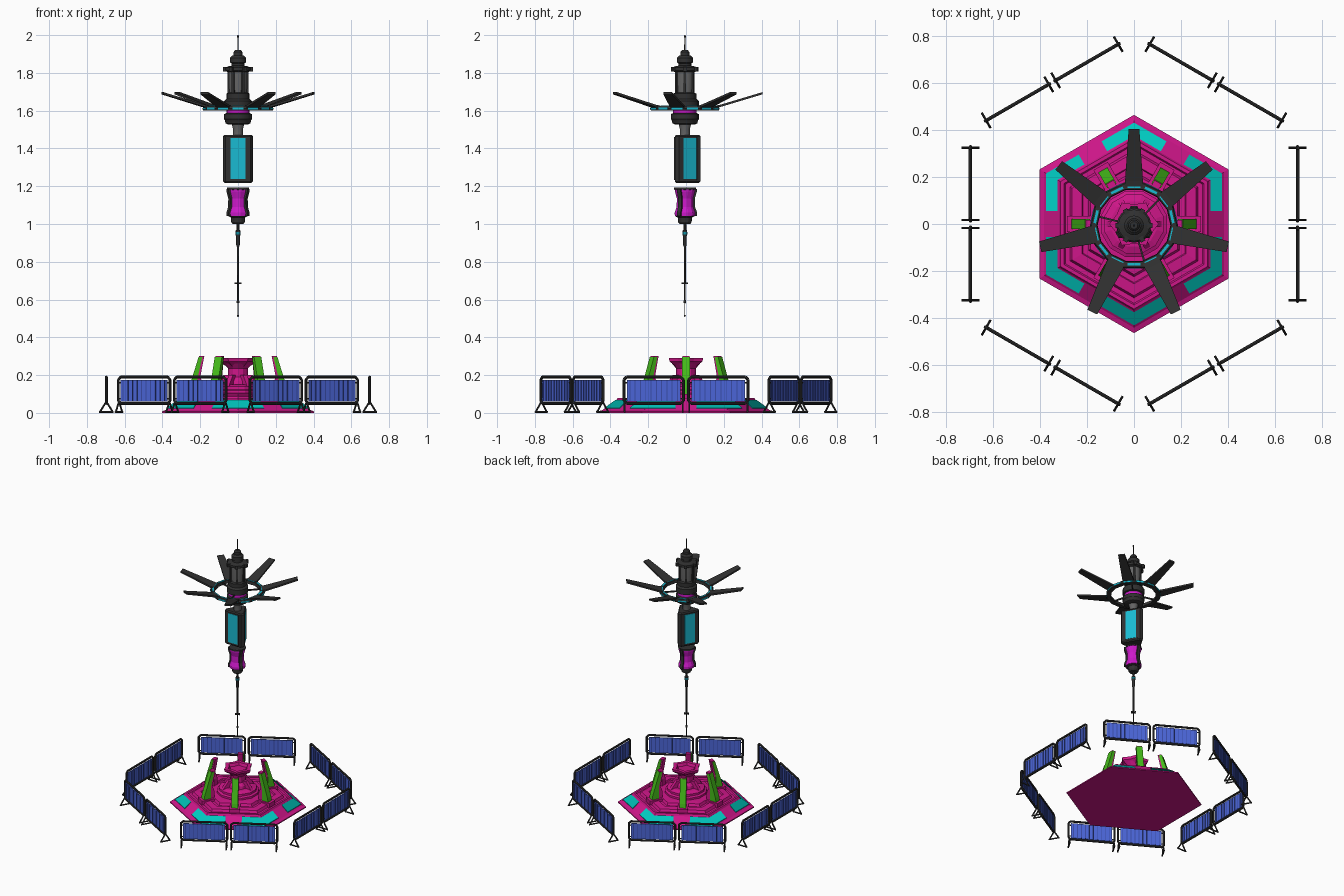
import bpy, bmesh
from math import sin, cos, pi, radians
from mathutils import Matrix, Vector

if "Cube" in bpy.data.objects:
    bpy.data.objects.remove(bpy.data.objects["Cube"])


def material(name, rgb):
    m = bpy.data.materials.new(name)
    m.diffuse_color = (*rgb, 1)
    m.use_nodes = True
    m.node_tree.nodes["Principled BSDF"].inputs["Base Color"].default_value = m.diffuse_color
    return m


PINK = material("magenta", (0.62, 0.008, 0.25))
VIOLET = material("violet", (0.62, 0.01, 0.6))
TEAL = material("teal", (0.0, 0.58, 0.52))
CYAN = material("cyan", (0.01, 0.5, 0.65))
GREEN = material("green", (0.06, 0.5, 0.01))
BLUE = material("blue", (0.07, 0.13, 0.68))
NAVY = material("navy", (0.04, 0.07, 0.38))
DARK = material("charcoal", (0.03, 0.03, 0.03))
GREY = material("grey", (0.13, 0.13, 0.13))
TY = -0.006  # tower axis offset in y


def finish(name, bm, mat, smooth=False):
    bmesh.ops.recalc_face_normals(bm, faces=bm.faces)
    me = bpy.data.meshes.new(name)
    bm.to_mesh(me)
    bm.free()
    me.materials.append(mat)
    ob = bpy.data.objects.new(name, me)
    bpy.context.collection.objects.link(ob)
    if smooth:
        bpy.context.view_layer.objects.active = ob
        ob.select_set(True)
        bpy.ops.object.shade_smooth_by_angle(angle=radians(35))
        ob.select_set(False)
    return ob


def add_loft(bm, rings, M=Matrix(), closed=False):
    """Skin a list of equal-size point rings; cap the ends or close the loop."""
    vs = [[bm.verts.new(M @ Vector(p)) for p in r] for r in rings]
    n = len(rings[0])
    for a, b in zip(vs, vs[1:] + ([vs[0]] if closed else [])):
        for i in range(n):
            j = (i + 1) % n
            bm.faces.new((a[i], a[j], b[j], b[i]))
    if not closed:
        bm.faces.new(vs[0])
        bm.faces.new(vs[-1])


def circle(r, z, n, phase=0.0, lobe=1.0):
    return [(r * (lobe if i % 2 else 1) * cos(phase + 2 * pi * i / n),
             r * (lobe if i % 2 else 1) * sin(phase + 2 * pi * i / n), z) for i in range(n)]


def lathe(name, prof, n, mat, y=0.0, phase=0.0, lobe=1.0, smooth=False):
    bm = bmesh.new()
    add_loft(bm, [circle(r, z, n, phase, lobe) for r, z in prof], Matrix.Translation((0, y, 0)))
    return finish(name, bm, mat, smooth)


def around(name, rings, mat, angles, y=0.0):
    """Repeat one loft about the vertical axis (angles in degrees)."""
    bm = bmesh.new()
    for a in angles:
        add_loft(bm, rings, Matrix.Translation((0, y, 0)) @ Matrix.Rotation(radians(a), 4, 'Z'))
    return finish(name, bm, mat)


def box(x0, x1, y0, y1, z0, z1):
    return [[(x0, y0, z), (x1, y0, z), (x1, y1, z), (x0, y1, z)] for z in (z0, z1)]


def slab(prof, w):
    """Extrude an (x, z) profile to width w in y."""
    return [[(x, s * w / 2, z) for x, z in prof] for s in (-1, 1)]


def bar(bm, a, b, r, n=8):
    a, b = Vector(a), Vector(b)
    q = (b - a).to_track_quat('Z', 'Y').to_matrix().to_4x4()
    add_loft(bm, [circle(r, 0, n), circle(r, (b - a).length, n)], Matrix.Translation(a) @ q)


SIX = [60 * k for k in range(6)]

# hexagonal stepped base, points on the y axis
lathe("base_platform", [(.465, 0), (.465, .008), (.442, .015), (.37, .066), (.362, .08), (.345, .08),
                        (.338, .07), (.315, .07), (.305, .088), (.255, .092), (.25, .082), (.225, .082),
                        (.215, .1), (.17, .104)], 6, PINK, phase=pi / 6)

# teal panels wrapping each corner of the base slope
corner = []
for dz in (-.01, .005):
    pts = []
    for R, z, l, order in ((.432, .022, .16, (1, 0, -1)), (.376, .062, .132, (-1, 0, 1))):
        for s in order:
            pts.append((R - abs(s) * l * .5, s * l * .866, z + dz))
    corner.append(pts)
around("base_corner_panels", corner, TEAL, [30 + a for a in SIX])

# central pedestal with flared, lobed crown
lathe("pedestal_foot", [(.145, .1), (.145, .118), (.13, .125), (.13, .14), (.1, .15), (.085, .15)],
      12, PINK, phase=pi / 12)
lathe("pedestal_column", [(.075, .14), (.07, .17), (.052, .19), (.052, .235), (.075, .262)], 12, PINK)
lathe("pedestal_crown", [(.06, .245), (.1, .272), (.105, .29), (.075, .29), (.065, .27)],
      12, PINK, lobe=.8)
around("pedestal_buttresses", slab([(.12, .1), (.12, .14), (.075, .2), (.04, .2), (.04, .1)], .025),
       PINK, SIX)

# six upright fins with green inlays
around("fins", slab([(.265, .07), (.255, .13), (.205, .302), (.178, .302), (.2, .19), (.185, .15),
                     (.185, .07)], .036), PINK, SIX)
around("fin_inlays", slab([(.269, .08), (.26, .13), (.209, .295), (.188, .295), (.213, .19),
                           (.215, .09)], .044), GREEN, SIX)
around("fin_feet", box(.18, .285, -.035, .035, .07, .1), PINK, SIX)
around("fin_foot_lights", box(.21, .25, -.012, .012, .09, .115), GREEN, SIX)

# barrier: one panel, then linked copies around the hexagon
L, T, B, c = .158, .19, .05, .014
bm = bmesh.new()
loop = [(-L, B + c), (-L, T - c), (-L + c, T), (L - c, T), (L, T - c), (L, B + c), (L - c, B), (-L + c, B)]
for p, q in zip(loop, loop[1:] + loop[:1]):
    bar(bm, (0, *p), (0, *q), .0075)
for s in (-1, 1):
    y = s * (L - .004)
    bar(bm, (0, y, .06), (-.034, y, .005), .005)
    bar(bm, (0, y, .06), (.034, y, .005), .005)
    bar(bm, (-.038, y, .005), (.038, y, .005), .005)
    for z in (.075, .16):
        bar(bm, (0, s * .14, z), (0, s * L, z), .004)
frame = finish("barrier_frame", bm, DARK, True)
bm = bmesh.new()
add_loft(bm, box(-.003, .003, -.142, .142, .06, .175))
panel = finish("barrier_panel", bm, BLUE)
bm = bmesh.new()
for i in range(10):
    y = -.126 + .028 * i
    add_loft(bm, box(-.006, .006, y - .0025, y + .0025, .062, .173))
ribs = finish("barrier_ribs", bm, NAVY)
first = True
for a in SIX:
    for s in (-1, 1):
        M = Matrix.Rotation(radians(a), 4, 'Z') @ Matrix.Translation((.697, s * .171, 0))
        for src in (frame, panel, ribs):
            ob = src if first else src.copy()
            if not first:
                bpy.context.collection.objects.link(ob)
            ob.matrix_world = M
        first = False

# needle hanging under the tower
lathe("needle", [(.002, .515), (.002, .58), (.007, .582), (.007, .592), (.0045, .6), (.0045, .68), (.006, .7),
                 (.006, .88), (.01, .89), (.01, .935), (.013, .94), (.013, .965), (.008, .97), (.008, 1.0),
                 (.03, 1.005)], 10, DARK, TY, smooth=True)
lathe("needle_tip", [(.001, .508), (.005, .512), (.005, .516), (.001, .52)], 8, DARK, TY)
lathe("needle_light", [(.0145, .945), (.0145, .957)], 10, CYAN, TY)
around("needle_crossbars", box(-.018, .018, -.003, .003, .682, .69), DARK, (0, 60, 120), TY)

# waisted pod with dark corner ribs
lathe("pod_socket", [(.028, 1.0), (.036, 1.01), (.038, 1.035), (.05, 1.04), (.05, 1.052)], 12, DARK, TY)
waist = [(.055, 1.042), (.056, 1.06), (.045, 1.09), (.044, 1.135), (.054, 1.17), (.056, 1.186)]
lathe("pod_body", waist, 12, VIOLET, TY, phase=pi / 12)
around("pod_ribs", slab([(r + .009, z) for r, z in waist] + [(.03, 1.188), (.03, 1.04)], .022),
       DARK, (90, 210, 330), TY)
lathe("pod_rim", [(.05, 1.18), (.058, 1.182), (.058, 1.192), (.05, 1.194)], 12, DARK, TY)


# three-sided screen tower with cut corners
def tri(a, h, z):
    return [(a * cos(t) - s * h * sin(t), a * sin(t) + s * h * cos(t), z)
            for t in map(radians, (-90, 30, 150)) for s in (-1, 1)]


SCREENS = (-90, 30, 150)
around("screen_housing", [tri(.047, .06, 1.218), tri(.053, .066, 1.226), tri(.053, .066, 1.464),
                          tri(.047, .06, 1.472)], DARK, (0,), TY)
around("screens", box(.04, .0555, -.039, .039, 1.238, 1.455), CYAN, SCREENS, TY)
around("screen_side_rails", box(.04, .057, .042, .05, 1.232, 1.46)
       , DARK, SCREENS, TY)

# head of the tower
lathe("neck", [(.026, 1.465), (.026, 1.5), (.036, 1.54)], 12, GREY, TY, smooth=True)
lathe("head_lower", [(.055, 1.528), (.066, 1.533), (.07, 1.55), (.074, 1.555), (.074, 1.582), (.06, 1.588)],
      16, DARK, TY, smooth=True)
lathe("head_band", [(.062, 1.58), (.062, 1.61)], 16, VIOLET, TY, smooth=True)
lathe("head_upper", [(.06, 1.605), (.074, 1.61), (.074, 1.65), (.062, 1.662), (.062, 1.69), (.052, 1.695)],
      16, DARK, TY, smooth=True)
lathe("head_column", [(.046, 1.69), (.05, 1.75), (.05, 1.815)], 16, GREY, TY, smooth=True)
around("head_column_ribs", box(.045, .056, -.007, .007, 1.69, 1.82), DARK, SIX, TY)
lathe("head_collar", [(.055, 1.805), (.068, 1.812), (.068, 1.828), (.05, 1.835), (.034, 1.838), (.034, 1.85),
                      (.042, 1.855), (.042, 1.88), (.03, 1.892), (.024, 1.893), (.024, 1.91), (.016, 1.92)],
      16, DARK, TY, smooth=True)
around("collar_lugs", box(.055, .079, -.01, .01, 1.808, 1.832), DARK, SIX, TY)
lathe("mast", [(.004, 1.915), (.0025, 1.985), (.005, 1.989), (.005, 1.996), (.002, 2.0)], 8, DARK, TY)

# halo ring with light segments
bm = bmesh.new()
step = 2 * pi / 14
section = [(.155, 1.602), (.185, 1.602), (.188, 1.612), (.182, 1.624), (.158, 1.624)]
add_loft(bm, [[(r * cos(pi / 2 + (k + .5) * step), r * sin(pi / 2 + (k + .5) * step), z) for r, z in section]
              for k in range(14)], Matrix.Translation((0, TY, 0)), closed=True)
finish("halo_ring", bm, DARK)
HALO = [90 + 360 * k / 14 for k in range(14)]
around("halo_top_lights", box(.16, .171, -.028, .028, 1.615, 1.627), CYAN, HALO, TY)
around("halo_side_lights", box(.172, .1845, -.03, .03, 1.606, 1.616), CYAN, HALO, TY)
around("halo_spokes", box(.05, .16, -.004, .004, 1.606, 1.616), DARK, (46, 166, 286), TY)

# seven upswept blades
blade = [[(x, -w, z), (x, w, z), (x, w, z + .012), (x, -w, z + .012)]
         for x, w, z in ((.165, .038, 1.615), (.19, .038, 1.62), (.41, .023, 1.686))]
around("blades", blade, DARK, [90 + 360 * k / 7 for k in range(7)], TY)
